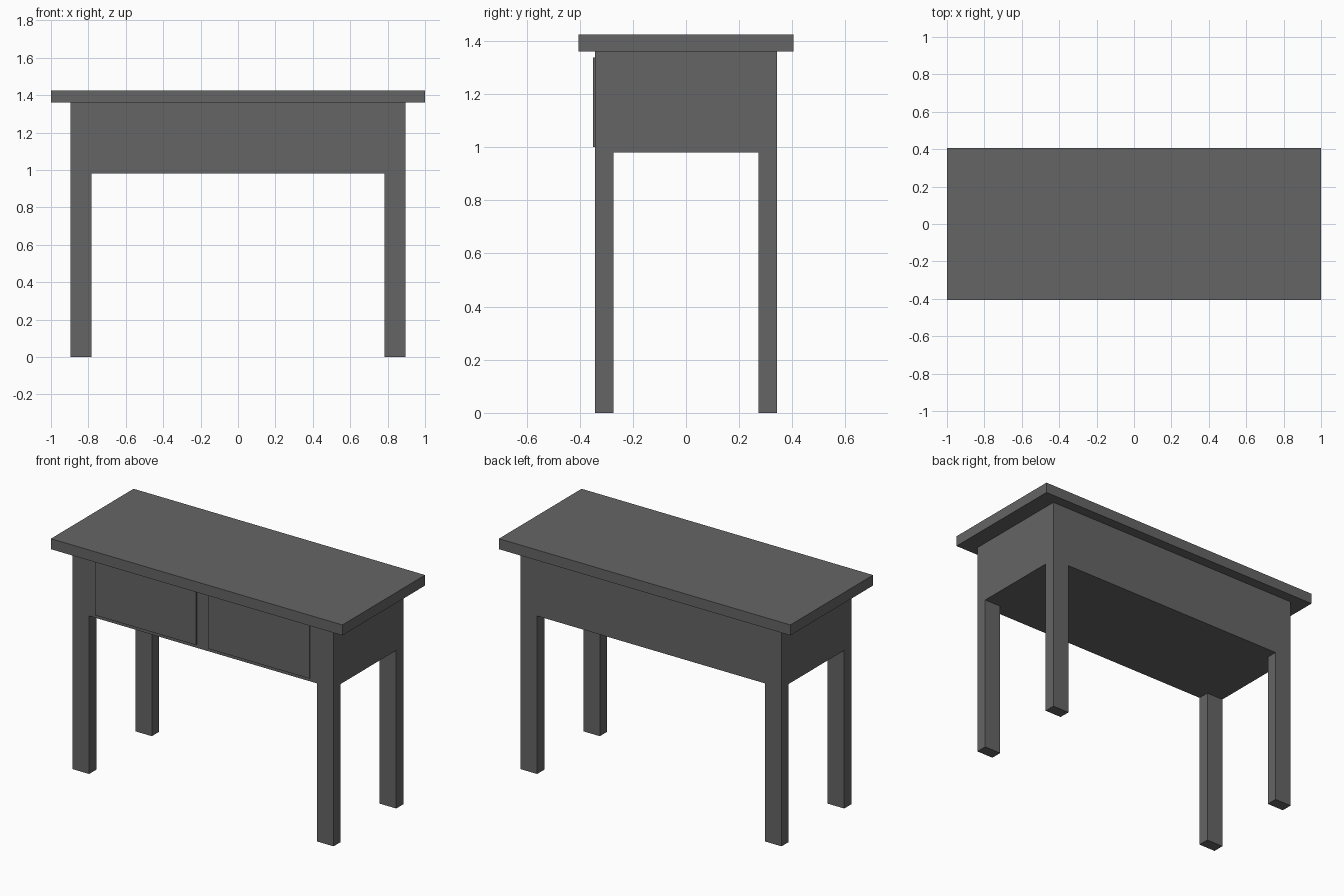
import bpy

cube = bpy.data.objects.get("Cube")
if cube:
    bpy.data.objects.remove(cube, do_unlink=True)

# Single flat grey for the whole table
GREY = (0.13, 0.13, 0.13, 1.0)
grey = bpy.data.materials.new("dark_grey")
grey.use_nodes = True
grey.diffuse_color = GREY
grey.node_tree.nodes["Principled BSDF"].inputs["Base Color"].default_value = GREY


def box(name, low, high):
    """Axis-aligned box between two corners."""
    bpy.ops.mesh.primitive_cube_add(size=1)
    obj = bpy.context.object
    obj.name = obj.data.name = name
    for v in obj.data.vertices:
        v.co = [a + (b - a) * (c + 0.5) for a, b, c in zip(low, high, v.co)]
    obj.data.materials.append(grey)
    return obj


HALF_X, HALF_Y = 0.895, 0.342      # outer faces of the frame
LEG_X, LEG_Y = 0.113, 0.07         # leg section
BODY_Z, TOP_Z, HEIGHT = 0.98, 1.36, 1.425

# Tabletop and drawer case
box("tabletop", (-1, -0.405, TOP_Z), (1, 0.405, HEIGHT))
box("drawer_case", (-HALF_X, -HALF_Y, BODY_Z), (HALF_X, HALF_Y, TOP_Z))

# Legs flush with the case corners, and one drawer front per side
for sx, side in ((1, "left"), (-1, "right")):
    for sy, end in ((-1, "front"), (1, "back")):
        xs = sorted((sx * HALF_X, sx * (HALF_X - LEG_X)))
        ys = sorted((sy * HALF_Y, sy * (HALF_Y - LEG_Y)))
        box(f"{end}_{side}_leg", (xs[0], ys[0], 0), (xs[1], ys[1], BODY_Z))
    xs = sorted((sx * 0.043, sx * 0.735))
    box(f"{side}_drawer_front", (xs[0], -0.35, 1.0), (xs[1], -HALF_Y, 1.337))
